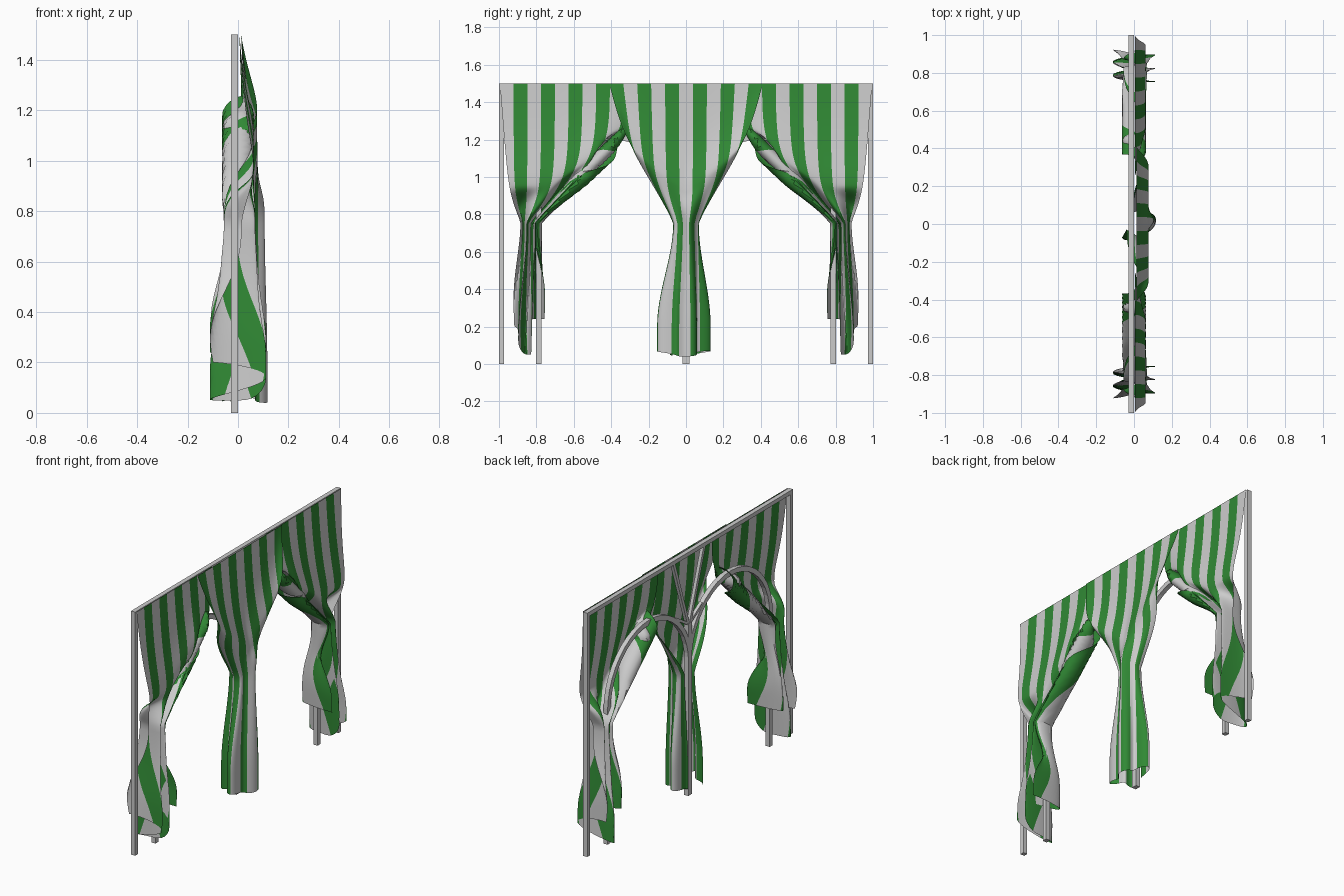
import bpy, math
from math import sin, cos, pi, radians

if "Cube" in bpy.data.objects:
    bpy.data.objects.remove(bpy.data.objects["Cube"])


def material(name, rgb):
    m = bpy.data.materials.new(name)
    m.diffuse_color = (*rgb, 1)
    m.use_nodes = True
    m.node_tree.nodes["Principled BSDF"].inputs["Base Color"].default_value = m.diffuse_color
    return m


GREEN = material("green_stripe", (0.03, 0.25, 0.035))
WHITE = material("white_stripe", (0.62, 0.62, 0.62))


def make_object(name, verts, faces):
    me = bpy.data.meshes.new(name)
    me.from_pydata(verts, [], faces)
    ob = bpy.data.objects.new(name, me)
    bpy.context.collection.objects.link(ob)
    return ob


def bar(name, pts, w, x0=-0.028, x1=0.0):
    """Sweep a rectangular section along a path in the y-z plane."""
    verts, faces = [], []
    n = len(pts)
    for i, (y, z) in enumerate(pts):
        a, b = pts[max(i - 1, 0)], pts[min(i + 1, n - 1)]
        dy, dz = b[0] - a[0], b[1] - a[1]
        l = math.hypot(dy, dz)
        ny, nz = -dz / l * w / 2, dy / l * w / 2
        verts += [(x0, y - ny, z - nz), (x1, y - ny, z - nz),
                  (x1, y + ny, z + nz), (x0, y + ny, z + nz)]
        if i:
            k = 4 * i
            faces += [(k - 4 + j, k - 4 + (j + 1) % 4, k + (j + 1) % 4, k + j) for j in range(4)]
    faces += [(3, 2, 1, 0), (4 * n - 4, 4 * n - 3, 4 * n - 2, 4 * n - 1)]
    return make_object(name, verts, faces)


def smooth(a, b, t):
    t = min(max((t - a) / (b - a), 0), 1)
    return t * t * (3 - 2 * t)


def lerp(a, b, t):
    return a + (b - a) * t


def drape(a, b, c, t, w=2.0):
    """Rational quadratic curve: hang from a, turn near b, gather at c."""
    k = ((1 - t) ** 2, 2 * w * t * (1 - t), t * t)
    s = sum(k)
    return [(k[0] * a[i] + k[1] * b[i] + k[2] * c[i]) / s for i in (0, 1)]


TIE = 0.62   # share of the cloth rows above the tie
ROLL = 0.78  # the inner edge beyond this share rolls into a twisted rope


def side_point(u, v):
    y0 = 0.995 - 0.735 * u
    hang = (y0, 1.5)
    ub = min(u, ROLL + 0.3 * (u - ROLL))
    turn = (min(y0, 0.95), max(1.26 - 0.74 * (y0 - 0.26), 0.92))
    tie = (0.885 - 0.11 * ub, 0.76)
    t = min(v / TIE, 1)
    y, z = drape(hang, turn, tie, t, 3.0)
    rolled = smooth(ROLL - 0.03, ROLL + 0.05, u)
    start = smooth(0.3, 0.55, t)
    # gentle pleats on the flat part
    a = smooth(0.55, 1, t)
    flat = 0.006 + 0.055 * sin(pi * t) * (1 - a) * (1 - 0.85 * smooth(0.7, 1, u))
    flat += a * 0.062 * sin(2 * pi * 2.5 * u + 3 * t)
    # twisted rope along the inner edge
    ang = 2 * pi * (u - ROLL) / (1 - ROLL) + 15 * t
    r = 0.064 * start
    x = lerp(flat, r * cos(ang), rolled * start)
    d = rolled * r * 0.7 * sin(ang)
    y += 0.6 * d
    z += 0.8 * d * (1 - smooth(0.85, 1, t))
    if v > TIE:
        # loose tail below the tie
        t = (v - TIE) / (1 - TIE)
        s = smooth(0, 0.85, t)
        tail = sin(2 * pi * 2.5 * u + 3 + 2.2 * t)
        end_z = lerp(0.2, 0.05, smooth(0, 0.4, u)) + 0.19 * smooth(0.48, 0.66, u)
        y = lerp(y, 0.925 - 0.175 * u + 0.012 * cos(2 * pi * 2.5 * u + 2.2 * t), s)
        z = lerp(z, end_z, t)
        x = lerp(x, 0.112 * tail, s)
    return x, y, z


def centre_point(u, v):
    k = 2 * u - 1
    y0 = 0.41 * k
    th = k * radians(155)
    f = cos(2 * pi * 3.5 * u + 0.5)
    edge = smooth(0.8, 1, abs(k))
    t = min(v / TIE, 1)
    a = smooth(0.4, 1, t)
    tie = (0.068 * sin(th), 0.76)
    y, z = drape((y0, 1.5), (y0 * (0.98 - 0.16 * k * k), 0.86 + 0.82 * abs(y0)), tie, t, 4 - 2 * edge)
    x = (0.012 + 0.066 * sin(pi / 2 * min(1, t * 2.0))) * (1 - a)
    x += a * (0.03 + (0.06 + 0.018 * f) * cos(th))
    if v > TIE:
        t = (v - TIE) / (1 - TIE)
        s = smooth(0, 0.8, t)
        r = 1 + 0.28 * f
        y = lerp(y, 0.115 * sin(th) * r - 0.012, s)
        x = lerp(x, 0.022 + 0.076 * r * cos(th), s)
        z = lerp(z, 0.04 + 0.03 * sin(th) ** 2, t)
    return x, y, z


def curtain(name, point, stripes, first_green, sign=1, per=6, rows=56):
    cols = stripes * per
    verts = []
    for j in range(rows + 1):
        for i in range(cols + 1):
            x, y, z = point(i / cols, j / rows)
            verts.append((x, sign * y, z))
    faces, mats = [], []
    for j in range(rows):
        for i in range(cols):
            k = j * (cols + 1) + i
            f = (k, k + cols + 1, k + cols + 2, k + 1)
            faces.append(f if sign * (1 if point is centre_point else -1) > 0 else f[::-1])
            mats.append((i // per + (0 if first_green else 1)) % 2)
    ob = make_object(name, verts, faces)
    ob.data.materials.append(GREEN)
    ob.data.materials.append(WHITE)
    ob.data.polygons.foreach_set("material_index", mats)
    bpy.ops.object.select_all(action='DESELECT')
    ob.select_set(True)
    bpy.context.view_layer.objects.active = ob
    bpy.ops.object.shade_smooth_by_angle(angle=radians(40))


# Frame: top rail and centre post
bar("top_rail", [(-1, 1.487), (1, 1.487)], 0.025)
bar("centre_post", [(0, 0), (0, 1.06)], 0.035)

# Mirrored posts, arches, braces and side curtains
for s, side in ((-1, "left"), (1, "right")):
    bar(side + "_outer_post", [(s * 0.987, 0), (s * 0.987, 1.48)], 0.026)
    bar(side + "_inner_post", [(s * 0.788, 0), (s * 0.788, 0.83)], 0.03)
    arc = [(s * (0.394 + 0.394 * cos(pi * i / 20)), 0.82 + 0.394 * sin(pi * i / 20)) for i in range(21)]
    bar(side + "_arch", arc, 0.03)
    bar(side + "_brace", [(0, 1.03), (s * 0.15, 1.48)], 0.02, -0.024, -0.004)
    bar(side + "_arch_tie", [(0, 1.05), (s * 0.13, 1.13)], 0.016, -0.024, -0.004)
    curtain(side + "_curtain", side_point, 10, False, s)

# Centre curtain gathered around the middle post
curtain("centre_curtain", centre_point, 11, True)
